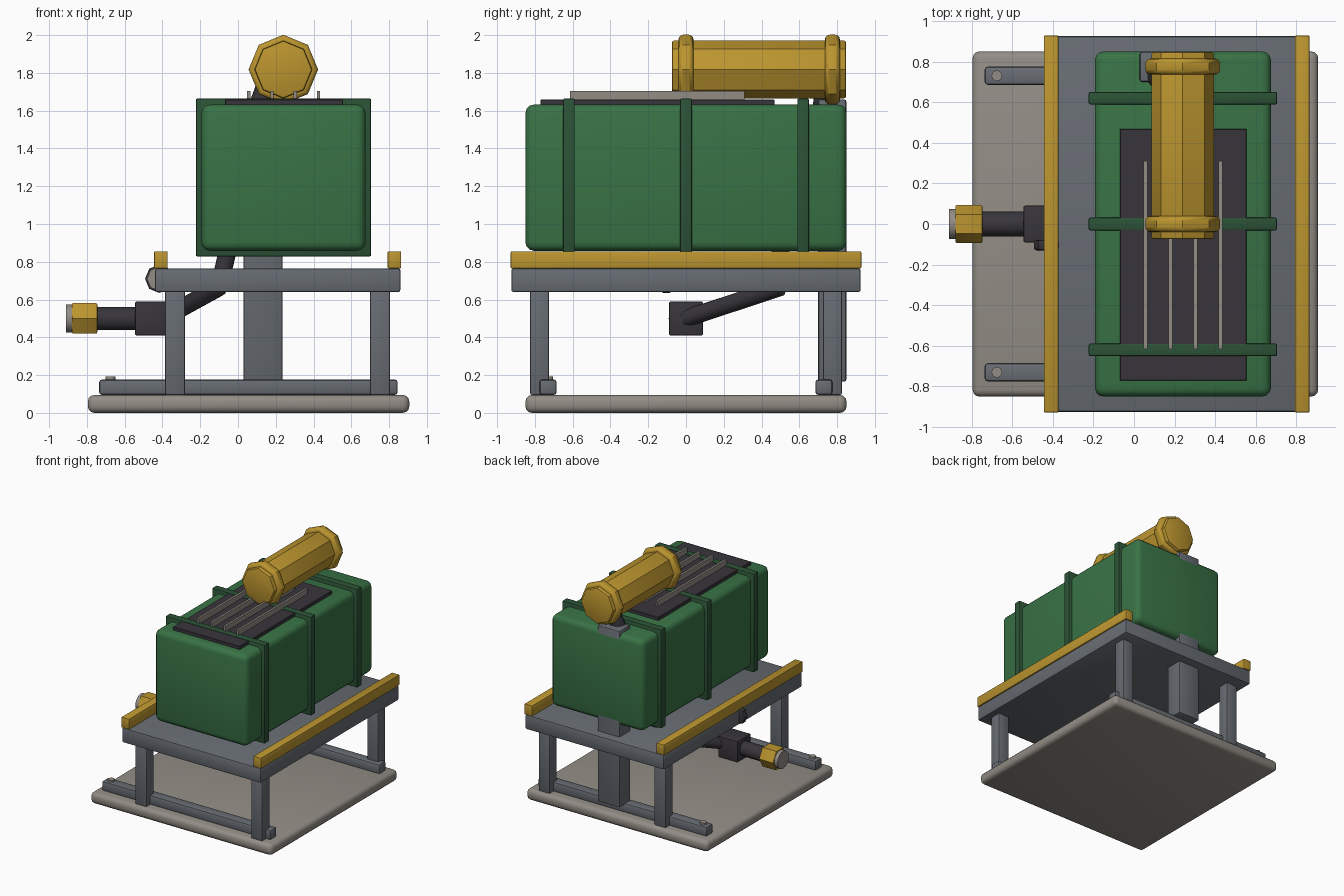
import bpy, bmesh, math
from mathutils import Vector, Matrix

cube = bpy.data.objects.get("Cube")
if cube:
    bpy.data.objects.remove(cube, do_unlink=True)


def material(name, r, g, b):
    m = bpy.data.materials.new(name)
    m.use_nodes = True
    m.diffuse_color = (r, g, b, 1)
    node = next(n for n in m.node_tree.nodes if n.type == 'BSDF_PRINCIPLED')
    node.inputs["Base Color"].default_value = (r, g, b, 1)
    return m


GREEN = material("tank green", .04, .17, .06)
DEEP = material("strap green", .025, .085, .037)
YELLOW = material("safety yellow", .50, .30, .028)
STEEL = material("frame grey", .135, .15, .17)
STONE = material("pale grey", .29, .265, .235)
DARK = material("dark grey", .04, .036, .044)


def finish(name, bm, mat, bevel=0, segments=2, limit=50):
    """Round the sharp edges, then store the mesh as an object."""
    if bevel:
        edges = [e for e in bm.edges if e.calc_face_angle(0) > math.radians(limit)]
        bmesh.ops.bevel(bm, geom=edges, offset=bevel, segments=segments,
                        profile=.5, affect='EDGES')
    mesh = bpy.data.meshes.new(name)
    bm.to_mesh(mesh)
    bm.free()
    mesh.materials.append(mat)
    ob = bpy.data.objects.new(name, mesh)
    bpy.context.collection.objects.link(ob)
    bpy.ops.object.select_all(action='DESELECT')
    ob.select_set(True)
    bpy.context.view_layer.objects.active = ob
    bpy.ops.object.shade_smooth_by_angle(angle=math.radians(35))
    return ob


def box(name, mat, x, y, z, bevel=.01, segments=2):
    """Box given by its (low, high) extent on each axis."""
    lo, hi = (Vector(v) for v in zip(x, y, z))
    bm = bmesh.new()
    bmesh.ops.create_cube(bm, size=1, matrix=Matrix.Translation((lo + hi) / 2)
                          @ Matrix.Diagonal((*(hi - lo), 1)))
    return finish(name, bm, mat, bevel, segments)


def rod(name, mat, p, q, r, sides=16, roll=0, bevel=0, segments=2):
    """Prism or cylinder running from p to q."""
    p, q = Vector(p), Vector(q)
    turn = (q - p).to_track_quat('Z', 'Y').to_matrix().to_4x4()
    bm = bmesh.new()
    bmesh.ops.create_cone(bm, cap_ends=True, segments=sides, radius1=r, radius2=r,
                          depth=(q - p).length,
                          matrix=Matrix.Translation((p + q) / 2) @ turn
                          @ Matrix.Rotation(math.radians(roll), 4, 'Z'))
    return finish(name, bm, mat, bevel, segments, limit=65)


def span(centre, half):
    return centre - half, centre + half


# Base slab, runners, bolts and legs
box("base_slab", STONE, (-.795, .907), span(0, .85), (0, .095), .035, 3)
for end, side in (("front", -1), ("back", 1)):
    box(end + "_runner", STEEL, (-.735, .845), span(side * .73, .045), (.095, .177), .015)
    rod(end + "_bolt", STONE, (-.675, side * .73, .17), (-.675, side * .73, .192), .026)
    for hand, x in (("right", -.333), ("left", .752)):
        box(f"{end}_{hand}_leg", STEEL, span(x, .053), span(side * .775, .051), (.095, .66))

# Table top and side rails
box("table_top", STEEL, (-.44, .86), span(0, .925), (.64, .765), .012)
for hand, x in (("right", -.408), ("left", .828)):
    box(hand + "_rail", YELLOW, span(x, .036), span(0, .928), (.765, .855), .006)

# Tank with straps and a rear support column
box("tank", GREEN, (-.193, .675), span(0, .85), (.858, 1.632), .045, 3)
for i, y in enumerate((-.62, 0, .62)):
    box(f"strap_{i + 1}", DEEP, span(.241, .464), span(y, .031), (.828, 1.664), .008)
box("rear_column", STEEL, (.028, .236), (.70, .849), (.165, 1.66), .012)

# Top panel with cooling fins
box("top_panel", DARK, (-.07, .555), (-.77, .468), (1.60, 1.659), .003, 1)
for i in range(4):
    box(f"fin_{i + 1}", STONE, span(.057 + i * .123, .009), (-.615, .31), (1.64, 1.705), 0)

# Octagonal canister with two collars and a strut
X, Z = .24, 1.818
rod("canister", YELLOW, (X, -.075, Z), (X, .848, Z), .153, 8, bevel=.012)
for i, y in enumerate((0, .775)):
    rod(f"collar_{i + 1}", YELLOW, (X, y - .04, Z), (X, y + .04, Z), .184, 8,
        bevel=.025, segments=3)
rod("canister_strut", DARK, (.115, .73, 1.62), (.2, .765, 1.85), .06, 12)

# Valve, outlet and feed pipe
box("valve_body", DARK, span(-.455, .09), span(0, .09), (.41, .59), .008)
rod("outlet_pipe", DARK, (-.5, 0, .5), (-.77, 0, .5), .061)
rod("outlet_nut", YELLOW, (-.745, 0, .5), (-.88, 0, .5), .093, 6, roll=30, bevel=.008)
rod("outlet_tip", STONE, (-.87, 0, .5), (-.91, 0, .5), .075)
bend = (-.1, .5, .665)
rod("feed_pipe_lower", DARK, (-.4, 0, .5), bend, .047)
rod("feed_pipe_upper", DARK, bend, (-.04, .5, .92), .047)

# Dial on the table edge
rod("dial_body", DARK, (-.417, -.08, .71), (-.417, -.128, .71), .075, 8, bevel=.008)
rod("dial_face", STONE, (-.417, -.125, .71), (-.417, -.134, .71), .062, 8)
